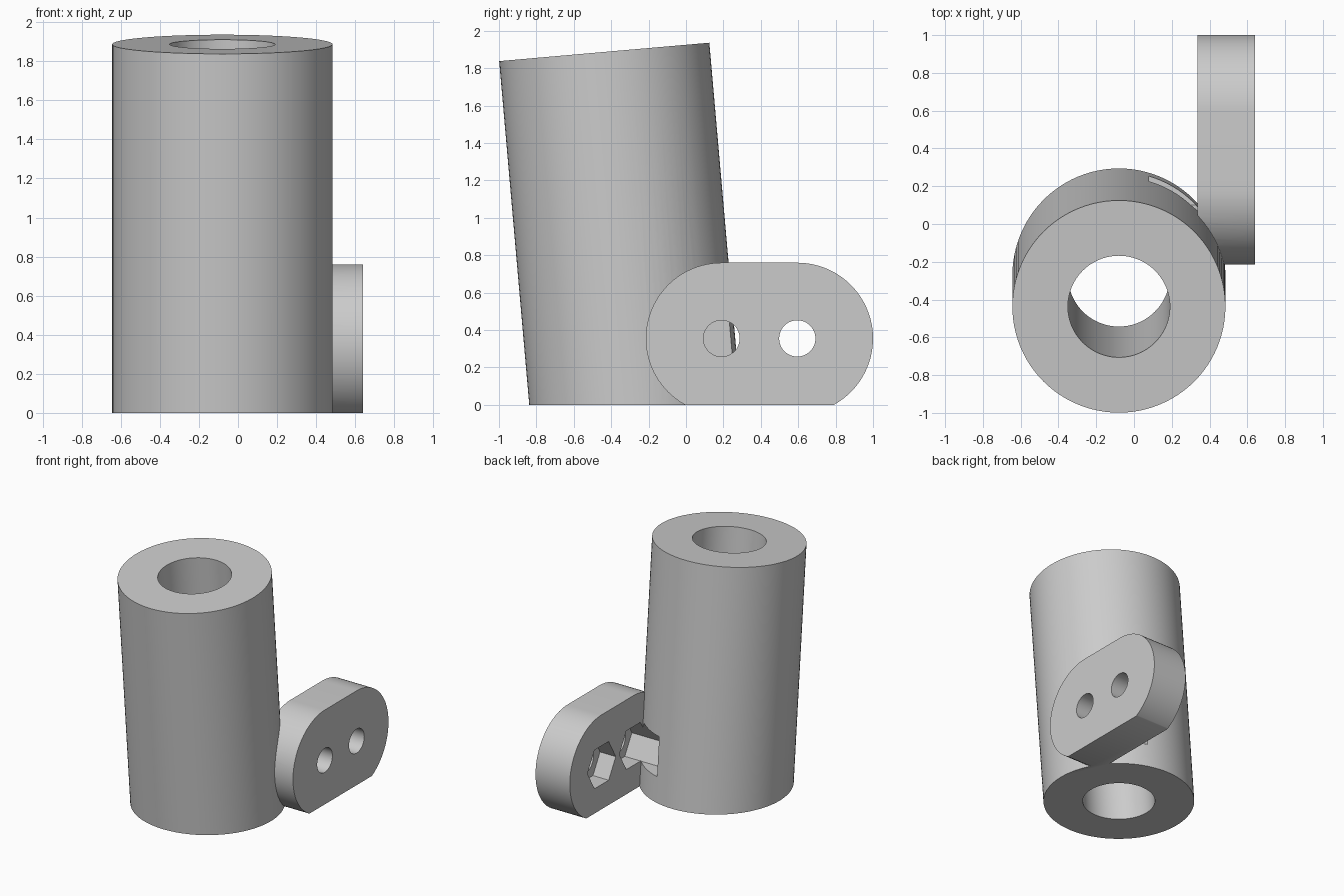
import bpy
import bmesh
from math import cos, sin, pi, radians
from mathutils import Vector, Matrix

if "Cube" in bpy.data.objects:
    bpy.data.objects.remove(bpy.data.objects["Cube"], do_unlink=True)

TILT = radians(5)
TUBE_TOP = Vector((-0.08, -0.437, 1.887))
HOLES_Y = (0.19, 0.595)
HOLE_Z = 0.355
INNER_X, OUTER_X = 0.335, 0.64
PLATE_R = 0.405

grey = bpy.data.materials.new("light_grey")
grey.use_nodes = True
grey.diffuse_color = (0.6, 0.6, 0.6, 1)
grey.node_tree.nodes["Principled BSDF"].inputs["Base Color"].default_value = (0.6, 0.6, 0.6, 1)


def finish(name, bm):
    bmesh.ops.recalc_face_normals(bm, faces=bm.faces)
    mesh = bpy.data.meshes.new(name)
    bm.to_mesh(mesh)
    bm.free()
    mesh.materials.append(grey)
    ob = bpy.data.objects.new(name, mesh)
    bpy.context.collection.objects.link(ob)
    return ob


def tilted_cylinder(name, radius, above, below):
    """Cylinder on the tilted axis, measured from the tube's top centre."""
    bm = bmesh.new()
    length = above + below
    place = (Matrix.Translation(TUBE_TOP) @ Matrix.Rotation(TILT, 4, "X")
             @ Matrix.Translation((0, 0, (above - below) / 2)))
    bmesh.ops.create_cone(bm, cap_ends=True, segments=96, radius1=radius,
                          radius2=radius, depth=length, matrix=place)
    return finish(name, bm)


def extrude_x(name, outline, x0, x1):
    """Solid from a (y, z) outline, running from x0 to x1."""
    bm = bmesh.new()
    face = bm.faces.new([bm.verts.new((x0, y, z)) for y, z in outline])
    moved = bmesh.ops.extrude_face_region(bm, geom=[face])["geom"]
    verts = [v for v in moved if isinstance(v, bmesh.types.BMVert)]
    bmesh.ops.translate(bm, verts=verts, vec=(x1 - x0, 0, 0))
    return finish(name, bm)


def arc(y, z, radius, start, sweep, steps):
    angles = [start + sweep * i / steps for i in range(steps + 1)]
    return [(y + radius * cos(a), z + radius * sin(a)) for a in angles]


def combine(target, other, operation):
    """Apply a boolean and discard the helper."""
    mod = target.modifiers.new("cut", "BOOLEAN")
    mod.operation = operation
    mod.solver = "EXACT"
    mod.object = other
    graph = bpy.context.evaluated_depsgraph_get()
    mesh = bpy.data.meshes.new_from_object(target.evaluated_get(graph))
    target.modifiers.clear()
    target.data = mesh
    bpy.data.objects.remove(other, do_unlink=True)


# Tilted tube, left long at the bottom so the ground plane trims it level
mount = tilted_cylinder("tilted_tube_with_side_plate", 0.564, 0, 2.2)

# Round-ended side plate
plate = (arc(HOLES_Y[1], HOLE_Z, PLATE_R, -pi / 2, pi, 48)
         + arc(HOLES_Y[0], HOLE_Z, PLATE_R, pi / 2, pi, 48))
combine(mount, extrude_x("side_plate", plate, INNER_X, OUTER_X), "UNION")

# Central bore
combine(mount, tilted_cylinder("bore_cutter", 0.27, 0.3, 2.5), "DIFFERENCE")

# Bolt holes with hexagonal nut pockets, which run on into the tube wall
for y in HOLES_Y:
    nut = arc(y, HOLE_Z, 0.18, 0, 2 * pi, 6)[:-1]
    combine(mount, extrude_x("nut_cutter", nut, 0.08, 0.475), "DIFFERENCE")
    bolt = arc(y, HOLE_Z, 0.097, 0, 2 * pi, 48)[:-1]
    combine(mount, extrude_x("bolt_cutter", bolt, 0.4, 0.8), "DIFFERENCE")

# Level underside
below = [(-2, -1), (2, -1), (2, 0), (-2, 0)]
combine(mount, extrude_x("ground_cutter", below, -2, 2), "DIFFERENCE")

mount.data.name = mount.name
mount.data.materials.clear()
mount.data.materials.append(grey)
for face in mount.data.polygons:
    face.material_index = 0

bpy.ops.object.select_all(action="DESELECT")
mount.select_set(True)
bpy.context.view_layer.objects.active = mount
bpy.ops.object.shade_smooth_by_angle(angle=radians(30))
